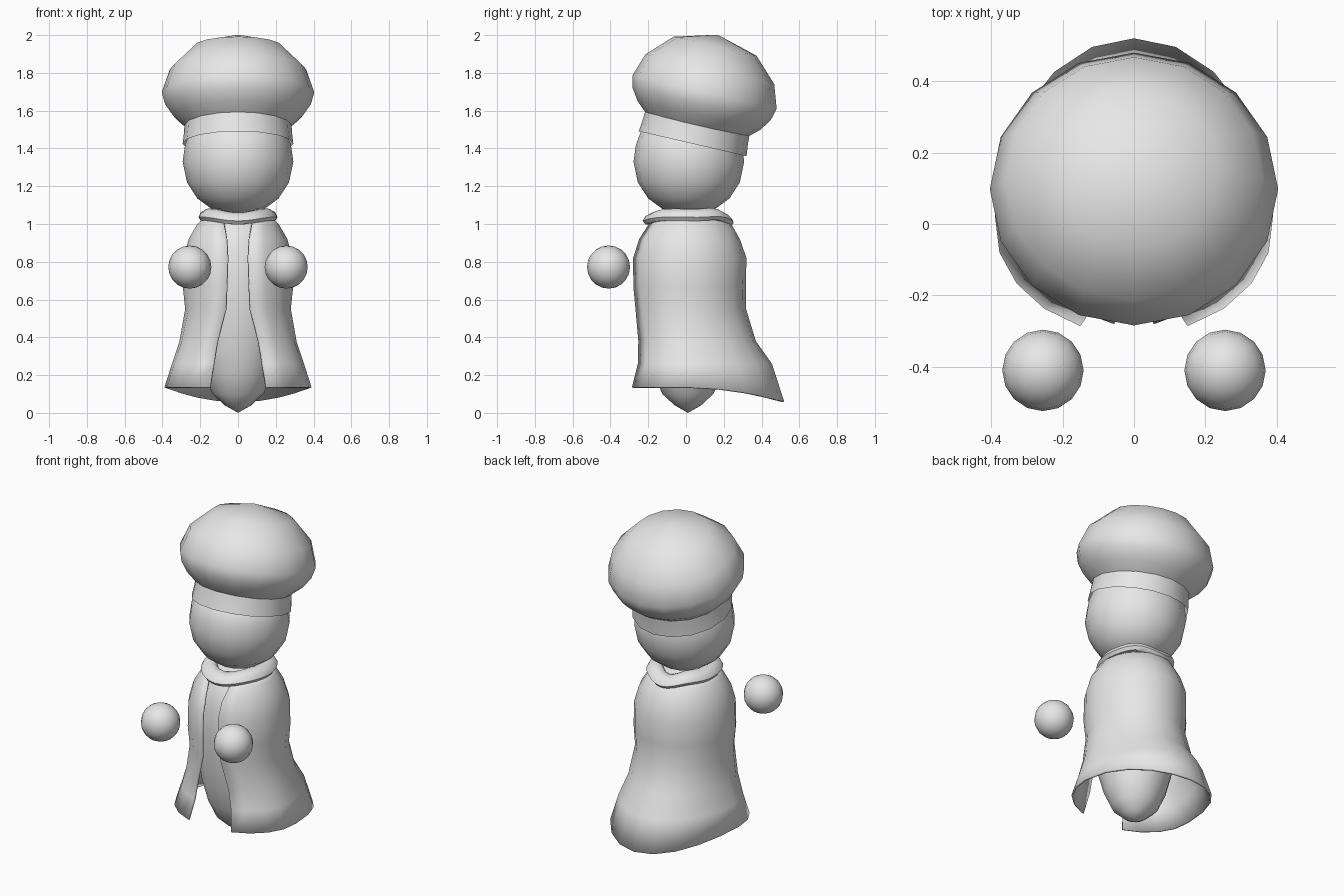
import bpy, math

if "Cube" in bpy.data.objects:
    bpy.data.objects.remove(bpy.data.objects["Cube"])

grey = bpy.data.materials.new("plain_grey")
grey.diffuse_color = (0.8, 0.8, 0.8, 1)
grey.use_nodes = True
grey.node_tree.nodes["Principled BSDF"].inputs["Base Color"].default_value = grey.diffuse_color


def add_mesh(name, verts, faces):
    mesh = bpy.data.meshes.new(name)
    mesh.from_pydata(verts, [], faces)
    mesh.validate()
    mesh.materials.append(grey)
    mesh.shade_smooth()
    obj = bpy.data.objects.new(name, mesh)
    bpy.context.collection.objects.link(obj)
    return obj


def strips(rows, n, closed):
    """Quads between successive rows of n points, listed bottom to top."""
    return [(r * n + i, r * n + (i + 1) % n, (r + 1) * n + (i + 1) % n, (r + 1) * n + i)
            for r in range(rows - 1) for i in range(n if closed else n - 1)]


def lathe(name, profile, n=16, cap_low=False, cap_high=False):
    """Spin (radius, z) rings round z; caps are the heights of end points."""
    verts = [(r * math.sin(2 * math.pi * i / n), -r * math.cos(2 * math.pi * i / n), z)
             for r, z in profile for i in range(n)]
    faces = strips(len(profile), n, True)
    if cap_low is not False:
        verts.append((0, 0, cap_low))
        faces += [((i + 1) % n, i, len(verts) - 1) for i in range(n)]
    if cap_high is not False:
        verts.append((0, 0, cap_high))
        b = (len(profile) - 1) * n
        faces += [(b + i, b + (i + 1) % n, len(verts) - 1) for i in range(n)]
    return add_mesh(name, verts, faces)


# Body: tapered egg under the cloak
body = lathe("body", [(0.07, 0.04), (0.135, 0.10), (0.18, 0.20), (0.215, 0.33),
                      (0.24, 0.50), (0.252, 0.70), (0.24, 0.86), (0.19, 1.0),
                      (0.13, 1.05)], cap_low=0.0, cap_high=1.06)
body.location.y = 0.01

# Head: egg with the narrow end down
head = lathe("head", [(0.14, 1.08), (0.215, 1.135), (0.27, 1.22), (0.293, 1.33),
                      (0.28, 1.42), (0.25, 1.50), (0.15, 1.57)],
             cap_low=1.05, cap_high=1.60)
head.location.y = 0.015

# Hat: straight band and a puffy crown, tilted backwards
tilt = (math.radians(-13), 0, 0)
band = lathe("hat_band", [(0.293, 0), (0.286, 0.06), (0.282, 0.13)])
crown = lathe("hat_crown", [(0.275, 0.10), (0.335, 0.155), (0.375, 0.215),
                            (0.392, 0.28), (0.35, 0.405), (0.225, 0.53)],
              cap_high=0.592)
crown.scale.x = 1.03
for part in (band, crown):
    part.rotation_euler = tilt
    part.location = (0, 0.035, 1.425)

# Cloak: open-fronted sheet, rows of
# (height, half width, front depth, back depth, half opening)
cloak_rows = [(0.135, 0.39, 0.31, 0.52, 0.15), (0.26, 0.35, 0.275, 0.455, 0.13),
              (0.38, 0.31, 0.27, 0.37, 0.11), (0.55, 0.28, 0.275, 0.318, 0.065),
              (0.67, 0.293, 0.285, 0.317, 0.06), (0.82, 0.288, 0.285, 0.32, 0.055),
              (0.92, 0.262, 0.255, 0.285, 0.06), (1.0, 0.215, 0.21, 0.24, 0.075),
              (1.04, 0.17, 0.17, 0.18, 0.08)]
n = 19
verts = []
for k, (z, w, front, back, gap) in enumerate(cloak_rows):
    start = math.asin(gap / w)
    for i in range(n):
        a = start + (2 * math.pi - 2 * start) * i / (n - 1)
        c = -math.cos(a)
        dip = 0.075 * max(0, c) ** 2 if k == 0 else 0  # hem trails at the back
        verts.append((w * math.sin(a), c * (back if c > 0 else front), z - dip))
cloak = add_mesh("cloak", verts, strips(len(cloak_rows), n, False))
solid = cloak.modifiers.new("thickness", 'SOLIDIFY')
solid.thickness = 0.012
solid.offset = -1

# Collar: soft wavy ring round the neck
n, m = 32, 8
verts = []
for i in range(n):
    a = 2 * math.pi * i / n
    wave = -0.012 * math.cos(4 * a) * (0.3 + 0.7 * max(0, -math.cos(a))) \
        - 0.010 * math.cos(2 * a)
    for j in range(m):
        b = 2 * math.pi * j / m
        r = 0.165 + 0.045 * math.cos(b)
        z = 1.042 + wave + 0.032 * math.sin(b) - 0.012 * math.cos(b)
        verts.append((r * math.sin(a), -1.15 * r * math.cos(a) + 0.012, z))
faces = [(i * m + j, (i + 1) % n * m + j, (i + 1) % n * m + (j + 1) % m,
          i * m + (j + 1) % m) for i in range(n) for j in range(m)]
add_mesh("collar", verts, faces)

# Hands: floating balls in front
for side, name in ((-1, "left_hand"), (1, "right_hand")):
    rings = [(0.114 * math.sin(math.pi * k / 10), -0.114 * math.cos(math.pi * k / 10))
             for k in range(1, 10)]
    hand = lathe(name, rings, cap_low=-0.114, cap_high=0.114)
    hand.location = (0.255 * side, -0.41, 0.772)

# Keep only real creases sharp
for obj in bpy.context.collection.objects:
    obj.select_set(True)
    bpy.context.view_layer.objects.active = obj
bpy.ops.object.shade_smooth_by_angle(angle=math.radians(50))
